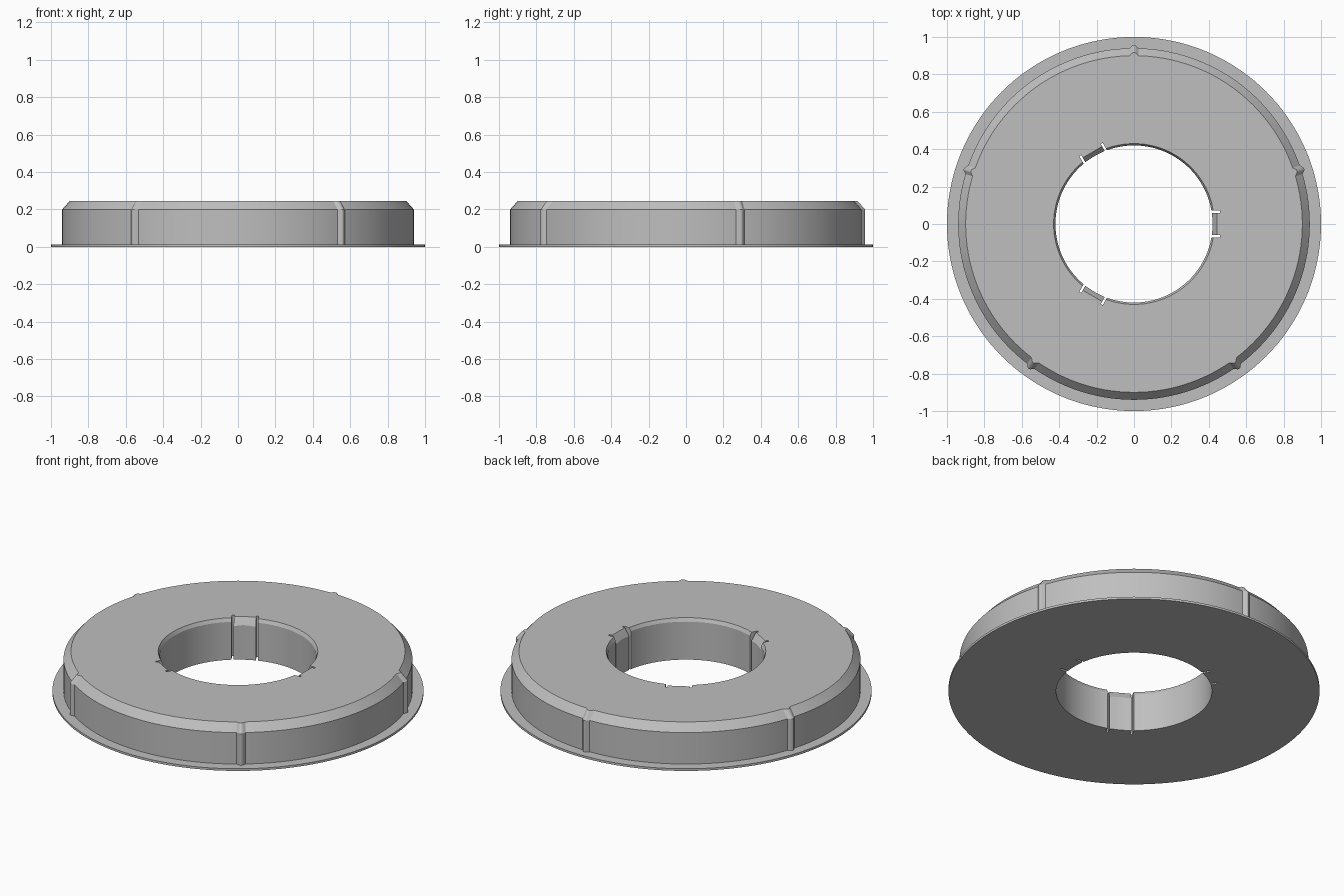
import bpy, bmesh, math
from mathutils import Matrix

if "Cube" in bpy.data.objects:
    bpy.data.objects.remove(bpy.data.objects["Cube"], do_unlink=True)

TOP = 0.245
SHOULDER = 0.2
FLANGE = 0.013

grey = bpy.data.materials.new("plain_grey")
grey.use_nodes = True
grey.diffuse_color = (0.52, 0.52, 0.52, 1)
grey.node_tree.nodes["Principled BSDF"].inputs["Base Color"].default_value = grey.diffuse_color


def finish(name, bm, angle=0.0):
    """Turn a bmesh into an object rotated about the centre axis."""
    bmesh.ops.recalc_face_normals(bm, faces=bm.faces)
    mesh = bpy.data.meshes.new(name)
    bm.to_mesh(mesh)
    bm.free()
    mesh.materials.append(grey)
    mesh.transform(Matrix.Rotation(angle, 4, 'Z'))
    obj = bpy.data.objects.new(name, mesh)
    bpy.context.collection.objects.link(obj)
    return obj


def loft(name, rings, angle):
    """Skin a stack of matching closed outlines and cap both ends."""
    bm = bmesh.new()
    loops = [[bm.verts.new(p) for p in ring] for ring in rings]
    for a, b in zip(loops, loops[1:]):
        for i in range(len(a)):
            j = (i + 1) % len(a)
            bm.faces.new((a[i], a[j], b[j], b[i]))
    bm.faces.new(loops[0])
    bm.faces.new(loops[-1])
    return finish(name, bm, angle)


def lathe(name, profile, steps):
    """Revolve a closed profile of (radius, height) points."""
    bm = bmesh.new()
    verts = [bm.verts.new((r, 0, z)) for r, z in profile]
    edges = [bm.edges.new((v, verts[(i + 1) % len(verts)])) for i, v in enumerate(verts)]
    bmesh.ops.spin(bm, geom=verts + edges, cent=(0, 0, 0), axis=(0, 0, 1),
                   angle=math.tau, steps=steps, use_duplicate=False)
    bmesh.ops.remove_doubles(bm, verts=bm.verts, dist=1e-5)
    return finish(name, bm)


# Ring body with thin base flange and chamfered rims
ring = lathe("ring_body", [(0.42, 0), (0.42, 0.225), (0.43, TOP), (0.9, TOP),
                           (0.94, SHOULDER), (0.94, FLANGE), (1, FLANGE), (1, 0)], 144)

# Cutters for the three clips: two slots and a sloped lead-in each
cutters = []
for k in range(3):
    angle = k * math.tau / 3
    for y in (-0.066, 0.066):
        box = [(0.38, y - 0.006), (0.46, y - 0.006), (0.46, y + 0.006), (0.38, y + 0.006)]
        cutters.append(loft("slot_cutter", [[(x, v, z) for x, v in box] for z in (-0.1, 0.4)], angle))
    wedge = [(0.39, 0.2), (0.417, 0.2), (0.444, TOP), (0.444, 0.3), (0.39, 0.3)]
    cutters.append(loft("lead_in_cutter", [[(x, y, z) for x, z in wedge] for y in (-0.064, 0.064)], angle))
    flat = [(0.38, -0.1), (0.417, -0.1), (0.417, 0.3), (0.38, 0.3)]
    cutters.append(loft("flat_cutter", [[(x, y, z) for x, z in flat] for y in (-0.064, 0.064)], angle))

bpy.context.view_layer.objects.active = ring
for cutter in cutters:
    cutter.hide_render = True
    mod = ring.modifiers.new("clip_cut", 'BOOLEAN')
    mod.operation = 'DIFFERENCE'
    mod.solver = 'EXACT'
    mod.object = cutter
    bpy.ops.object.modifier_apply(modifier=mod.name)
for cutter in cutters:
    bpy.data.objects.remove(cutter, do_unlink=True)

# Smooth round walls, sharp rims
bpy.ops.object.select_all(action='DESELECT')
ring.select_set(True)
bpy.ops.object.shade_smooth_by_angle(angle=math.radians(20))

# Five blunt outer ribs that follow the wall and the top chamfer
for k in range(5):
    rings = []
    for r, z in ((0.94, FLANGE - 0.005), (0.94, SHOULDER), (0.9, TOP)):
        rings.append([(r - 0.006, -0.03, z), (r + 0.015, -0.008, z), (r + 0.017, 0, z),
                      (r + 0.015, 0.008, z), (r - 0.006, 0.03, z)])
    loft(f"outer_rib_{k + 1}", rings, math.radians(90 + 72 * k))
